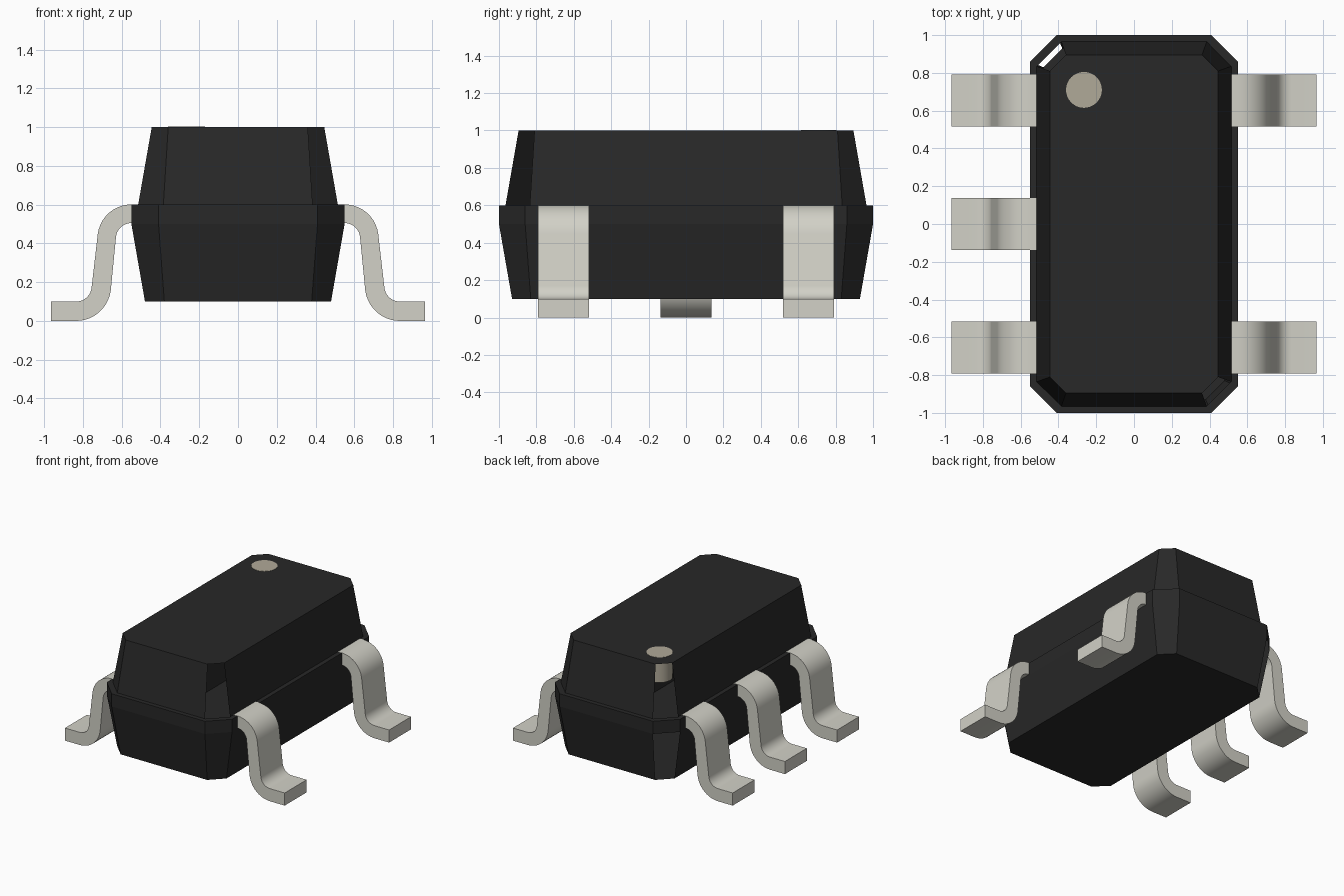
import bpy, bmesh, math

cube = bpy.data.objects.get("Cube")
if cube:
    bpy.data.objects.remove(cube, do_unlink=True)


def material(name, rgb, rough):
    m = bpy.data.materials.new(name)
    m.use_nodes = True
    m.diffuse_color = (*rgb, 1)
    bsdf = next(n for n in m.node_tree.nodes if n.type == 'BSDF_PRINCIPLED')
    bsdf.inputs["Base Color"].default_value = (*rgb, 1)
    bsdf.inputs["Roughness"].default_value = rough
    return m


BLACK = material("black plastic", (0.021, 0.021, 0.021), 0.6)
METAL = material("pale grey metal", (0.645, 0.638, 0.572), 0.5)
TAN = material("light brown mark", (0.435, 0.398, 0.316), 0.6)


def finish(name, bm, mat):
    mesh = bpy.data.meshes.new(name)
    bm.to_mesh(mesh)
    bm.free()
    mesh.materials.append(mat)
    ob = bpy.data.objects.new(name, mesh)
    bpy.context.collection.objects.link(ob)
    return ob


def octagon(hx, hy, c, z):
    """Rectangle with cut corners, anticlockwise from the right side."""
    return [(hx, -hy + c, z), (hx, hy - c, z), (hx - c, hy, z), (-hx + c, hy, z),
            (-hx, hy - c, z), (-hx, -hy + c, z), (-hx + c, -hy, z), (hx - c, -hy, z)]


# Package body: stacked cut-corner rings with a narrow ledge at mid height
rings = [(0.48, 0.93, 0.10, 0.10), (0.55, 1.0, 0.14, 0.50), (0.55, 1.0, 0.14, 0.60),
         (0.515, 0.965, 0.13, 0.60), (0.445, 0.895, 0.085, 1.0)]
BACK_RIGHT, FRONT_LEFT = 3, 7           # corner facets by index
openings = {(0, BACK_RIGHT), (3, BACK_RIGHT), (3, FRONT_LEFT)}
bm = bmesh.new()
loops = [[bm.verts.new(p) for p in octagon(*r)] for r in rings]
for k in range(len(loops) - 1):
    a, b = loops[k], loops[k + 1]
    for i in range(8):
        j = (i + 1) % 8
        if (k, i) not in openings:
            bm.faces.new((a[i], a[j], b[j], b[i]))
bm.faces.new(loops[0][::-1])
bm.faces.new(loops[-1])
finish("package_body", bm, BLACK)

# Pin one mark: short round peg set into the top
bm = bmesh.new()
bmesh.ops.create_cone(bm, cap_ends=True, segments=32, radius1=0.095, radius2=0.095, depth=0.2)
bmesh.ops.translate(bm, verts=bm.verts, vec=(-0.265, 0.71, 0.902))
mark = finish("pin_one_mark", bm, TAN)


def arc(cx, cz, r, a0, a1, n=10):
    angles = [math.radians(a0 + (a1 - a0) * t / n) for t in range(n + 1)]
    return [(cx + r * math.cos(a), cz + r * math.sin(a)) for a in angles]


# Gull-wing lead profile: outer edge down to the foot and inner edge back
TILT = 7.5
outer = ([(0.515, 0.601)] + arc(0.55, 0.426, 0.175, 90, TILT)
         + arc(0.835, 0.18, 0.08, 180 + TILT, 270) + [(0.965, 0.10)])
inner = ([(0.515, 0.505)] + arc(0.55, 0.425, 0.08, 90, TILT)
         + arc(0.835, 0.18, 0.18, 180 + TILT, 270) + [(0.965, 0.0)])


def lead(name, side, y, width=0.275):
    """Strip swept across the lead width; side is +1 or -1 in x."""
    bm = bmesh.new()
    sections = []
    for (ox, oz), (ix, iz) in zip(outer, inner):
        corners = [(ox, -1, oz), (ox, 1, oz), (ix, 1, iz), (ix, -1, iz)]
        sections.append([bm.verts.new((side * x, y + s * width / 2, z)) for x, s, z in corners])
    for a, b in zip(sections, sections[1:]):
        for i in range(4):
            j = (i + 1) % 4
            bm.faces.new((a[i], a[j], b[j], b[i]))
    bm.faces.new(sections[0])
    bm.faces.new(sections[-1])
    bmesh.ops.recalc_face_normals(bm, faces=bm.faces)
    return finish(name, bm, METAL)


smooth = [mark]
for label, y in (("back", 0.655), ("middle", 0.0), ("front", -0.655)):
    smooth.append(lead(f"right_{label}_lead", -1, y))
    if label != "middle":
        smooth.append(lead(f"left_{label}_lead", 1, y))

# Smooth the bends, keep the square edges
bpy.ops.object.select_all(action='DESELECT')
for ob in smooth:
    ob.select_set(True)
bpy.context.view_layer.objects.active = mark
bpy.ops.object.shade_smooth_by_angle(angle=math.radians(30))
